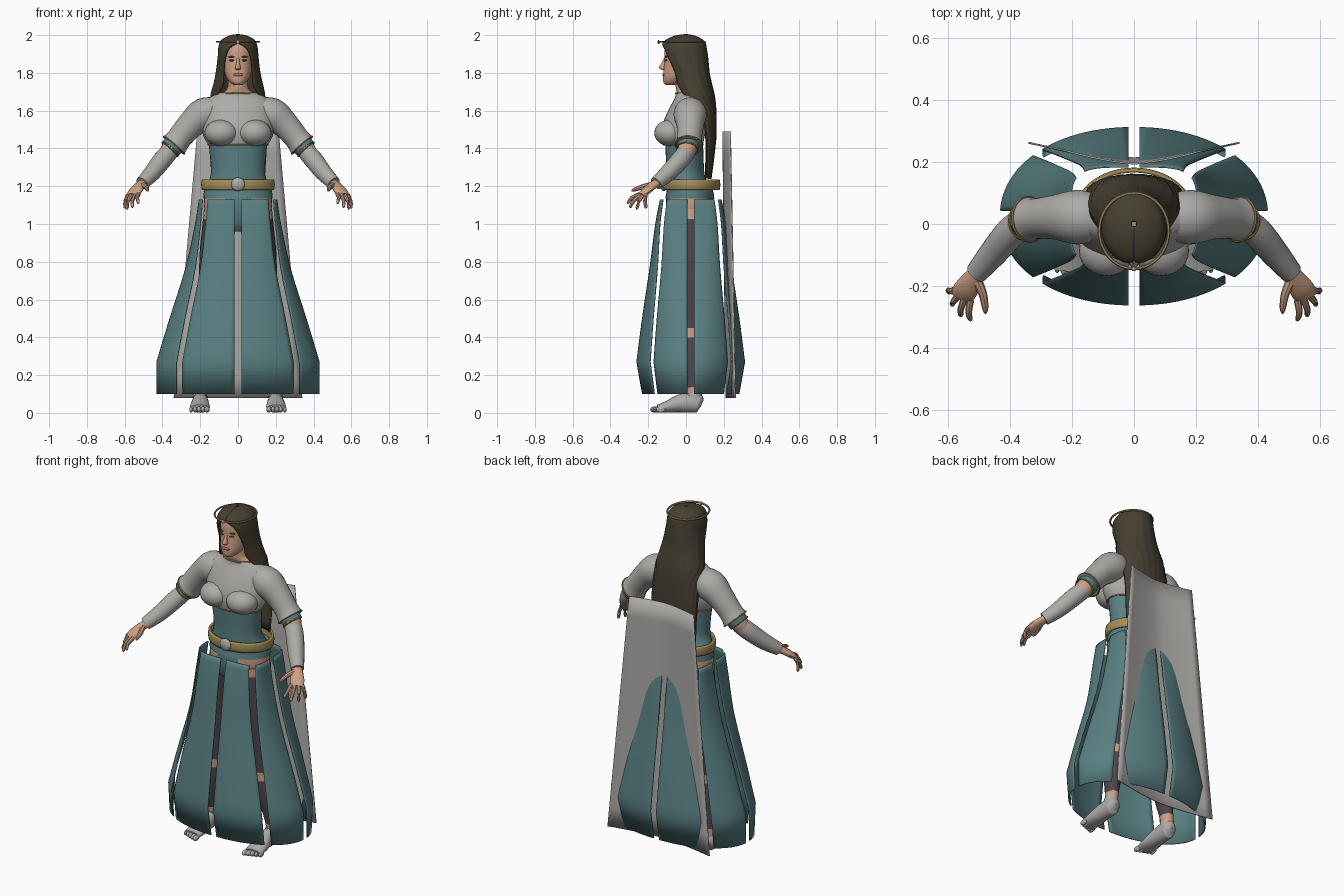
import bpy, bmesh
from math import sin, cos, pi, radians
from mathutils import Vector, Matrix

cube = bpy.data.objects.get("Cube")
if cube:
    bpy.data.objects.remove(cube)


def material(name, rgb):
    m = bpy.data.materials.new(name)
    m.use_nodes = True
    m.diffuse_color = (*rgb, 1)
    bsdf = next(n for n in m.node_tree.nodes if n.type == "BSDF_PRINCIPLED")
    bsdf.inputs["Base Color"].default_value = (*rgb, 1)
    return m


TEAL = material("teal cloth", (0.10, 0.215, 0.225))
GREY = material("pale grey cloth", (0.42, 0.41, 0.39))
GOLD = material("gold", (0.36, 0.27, 0.10))
SKIN = material("skin", (0.62, 0.35, 0.23))
DARK = material("dark stocking", (0.075, 0.062, 0.075))
HAIR = material("dark brown hair", (0.062, 0.050, 0.032))
LIPS = material("lips", (0.42, 0.17, 0.13))
made = []


def finish(name, bm, mats, mirror=False, thick=0, rule=None):
    """Turn a bmesh into a named object with colours and modifiers."""
    bmesh.ops.recalc_face_normals(bm, faces=bm.faces)
    if rule:
        for f in bm.faces:
            f.material_index = rule(f.calc_center_median())
    me = bpy.data.meshes.new(name)
    bm.to_mesh(me)
    bm.free()
    ob = bpy.data.objects.new(name, me)
    bpy.context.collection.objects.link(ob)
    for m in mats if isinstance(mats, list) else [mats]:
        me.materials.append(m)
    if thick:
        mod = ob.modifiers.new("thickness", "SOLIDIFY")
        mod.thickness, mod.offset = thick, 0
    if mirror:
        ob.modifiers.new("mirror", "MIRROR").use_mirror_merge = False
    made.append(ob)


def grid(name, rows, mats, closed=True, caps=True, wrap=False, **kw):
    """Skin a list of equal rows of points."""
    bm = bmesh.new()
    vs = [[bm.verts.new(p) for p in row] for row in rows]
    n = len(rows[0])
    for i in range(len(rows) - (0 if wrap else 1)):
        a, b = vs[i], vs[(i + 1) % len(rows)]
        for j in range(n if closed else n - 1):
            k = (j + 1) % n
            bm.faces.new((a[j], a[k], b[k], b[j]))
    if closed and caps and not wrap:
        bm.faces.new(vs[0])
        bm.faces.new(vs[-1])
    finish(name, bm, mats, **kw)


def resample(pts, n=4):
    """Catmull-Rom through tuples of any size."""
    out = []
    for i in range(len(pts) - 1):
        a, b, c, d = (pts[max(0, min(len(pts) - 1, i + k))] for k in (-1, 0, 1, 2))
        for t in (k / n for k in range(n)):
            out.append(tuple(q + 0.5 * t * (r - p + t * (2 * p - 5 * q + 4 * r - s + t * (3 * (q - r) + s - p)))
                             for p, q, r, s in zip(a, b, c, d)))
    return out + [pts[-1]]


def ellipse(c, u, v, a, b, seg):
    return [c + u * (a * cos(2 * pi * k / seg)) + v * (b * sin(2 * pi * k / seg)) for k in range(seg)]


def tower(name, pts, mats, x=0, seg=32, n=4, **kw):
    """Stack of level ellipses: (z, centre y, half width, half depth)."""
    rows = [ellipse(Vector((x, y, z)), Vector((1, 0, 0)), Vector((0, 1, 0)), a, b, seg)
            for z, y, a, b in resample(pts, n)]
    grid(name, rows, mats, **kw)


def tube(name, pts, mats, seg=16, n=4, **kw):
    """Limb along a path: (x, y, z, half width, half height)."""
    pts = resample(pts, n)
    cs = [Vector(p[:3]) for p in pts]
    rows = []
    for i, p in enumerate(pts):
        d = (cs[min(i + 1, len(cs) - 1)] - cs[max(i - 1, 0)]).normalized()
        u = Vector((1, 0, 0)) if abs(d.z) > 0.9 else d.cross(Vector((0, 0, 1))).normalized()
        v = u.cross(d).normalized()
        rows.append(ellipse(cs[i], u, v, p[3], p[4], seg))
    grid(name, rows, mats, mirror=True, **kw)


def hoop(name, c, axis, rx, ry, r, mat=GOLD, **kw):
    """Thin ring around an axis."""
    q = Vector(axis).to_track_quat("Z", "Y")
    rows = []
    for k in range(40):
        t = 2 * pi * k / 40
        out, mid = Vector((cos(t), sin(t), 0)), Vector((rx * cos(t), ry * sin(t), 0))
        rows.append([Vector(c) + q @ (p) for p in ellipse(mid, out, Vector((0, 0, 1)), r, r, 6)])
    grid(name, rows, mat, wrap=True, **kw)


def ball(name, loc, size, mat, **kw):
    bm = bmesh.new()
    m = Matrix.Translation(loc) @ Matrix.Diagonal((*size, 1))
    bmesh.ops.create_uvsphere(bm, u_segments=24, v_segments=14, radius=1, matrix=m)
    finish(name, bm, mat, **kw)


# Skirt: eight flared panels with straight slits between them
SKIRT = [(1.13, .205, .16, .45), (1.0, .225, .185, .55), (.77, .275, .215, .75),
         (.5, .36, .255, .87), (.27, .43, .285, .95), (.1, .43, .255, .95)]
MID_Y = 0.025


def panel(name, side, back):
    levels = resample(SKIRT[:5], 3) + [SKIRT[5]]
    rows, steps = [], 240
    for z, rx, ry, p in levels:
        arc = [Vector((rx * sin(t) ** p, -ry * max(cos(t), 0) ** p, 0))
               for t in (pi / 2 * k / steps for k in range(steps + 1))]
        length = [0]
        for a, b in zip(arc, arc[1:]):
            length.append(length[-1] + (b - a).length)
        half = length[steps // 2]
        lo, hi = (half, length[-1]) if side else (0, half)
        lo, hi, row = lo + .018, hi - .018, []
        for k in range(13):
            s = lo + (hi - lo) * k / 12
            i = next(i for i in range(1, steps + 1) if length[i] >= s)
            v = arc[i - 1].lerp(arc[i], (s - length[i - 1]) / (length[i] - length[i - 1]))
            row.append((v.x, MID_Y + (-v.y if back else v.y), z))
        rows.append(row)
    grid(name, rows, TEAL, closed=False, mirror=True, thick=.006)


for side in (False, True):
    for back in (False, True):
        panel(("back" if back else "front") + ("_side" if side else "_middle") + "_skirt_panels", side, back)

# Cape: flat sheet bowed towards the body in the middle
rows = []
for i in range(13):
    t = i / 12
    w = .215 + .125 * t
    rows.append([(w * k / 8, .195 + .017 * t + (.04 + .01 * t) * abs(k / 8) ** 1.5, 1.49 - 1.41 * t)
                 for k in range(-8, 9)])
grid("cape", rows, GREY, closed=False, thick=.006)

# Torso
tower("bodice", [(1.135, .02, .183, .13), (1.18, .02, .178, .122), (1.24, 0, .15, .105),
                 (1.3, -.005, .143, .1), (1.44, -.01, .157, .1)], TEAL)
tower("blouse", [(1.42, -.015, .158, .105), (1.47, -.015, .185, .115), (1.53, -.008, .188, .115),
                 (1.6, .01, .188, .105), (1.65, .02, .175, .088), (1.675, .018, .14, .075),
                 (1.692, .012, .1, .068)], GREY)
ball("bust", (.088, -.085, 1.482), (.09, .083, .07), GREY, mirror=True)
hoop("blouse_hem", (0, -.015, 1.42), (0, 0, 1), .158, .105, .004)
hoop("neckline_trim", (0, .012, 1.692), (0, 0, 1), .098, .066, .005)
tower("pelvis", [(1.15, .02, .178, .125), (1.08, .02, .178, .125), (1.0, .02, .14, .105), (.96, .02, .05, .08)],
      [SKIN, TEAL], rule=lambda c: 1 if abs(c.x) < .07 else 0)

# Belt with round buckle
tower("belt", [(1.18, .03, .185, .142), (1.207, .03, .189, .146), (1.235, .03, .185, .142)],
      GOLD, seg=48, n=2, caps=False, thick=.012)
ball("buckle", (0, -.118, 1.21), (.036, .018, .036), GREY)

# Arms
tube("upper_sleeves", [(.1, .02, 1.6, .07, .07), (.18, .022, 1.58, .088, .088), (.25, .022, 1.525, .073, .073),
                       (.31, .018, 1.455, .066, .066), (.338, .015, 1.418, .072, .072)], GREY, seg=24)
tube("elbows", [(.31, .018, 1.455, .05, .05), (.35, .01, 1.405, .052, .052), (.385, -.01, 1.36, .042, .042)], SKIN)
tube("arm_bands", [(.325, .017, 1.436, .06, .06), (.357, .008, 1.398, .056, .056)], TEAL, seg=24)
hoop("sleeve_trim", (.338, .015, 1.418), (.65, -.08, -.75), .071, .071, .005, mirror=True)
hoop("arm_band_trim", (.36, .006, 1.395), (.65, -.1, -.75), .056, .056, .004, mirror=True)
tube("forearm_sleeves", [(.36, .005, 1.385, .047, .047), (.4, -.03, 1.34, .05, .05), (.455, -.095, 1.27, .045, .045),
                         (.508, -.158, 1.215, .036, .036)], GREY, seg=20)

# Hands
tube("palms", [(.495, -.143, 1.225, .025, .022), (.525, -.185, 1.197, .034, .02), (.545, -.215, 1.172, .04, .019),
               (.557, -.238, 1.152, .034, .012)], SKIN)
TIPS = [("little", .6, -.212, 1.083), ("ring", .588, -.262, 1.078), ("middle", .56, -.298, 1.088),
        ("index", .528, -.312, 1.11)]
for i, (finger, x, y, z) in enumerate(TIPS):
    off = .03 - .02 * i
    a, b = Vector((.553 + off * .85, -.23 + off * .53, 1.157)), Vector((x, y, z))
    m = a.lerp(b, .55) + Vector((.006, -.004, .008))
    tube(finger + "_fingers", [(*a, .012, .012), (*m, .0105, .0105), (*a.lerp(b, .93), .008, .008), (*b, .003, .003)],
         SKIN, seg=8, n=2)
tube("thumbs", [(.51, -.175, 1.208, .017, .017), (.488, -.225, 1.198, .014, .014), (.48, -.272, 1.182, .01, .01),
                (.48, -.288, 1.175, .004, .004)], SKIN, seg=8, n=3)

# Legs: stockings with bare patches at hip, knee and ankle
tower_leg = [(.09, .02, 1.08, .09, .1), (.1, .02, .98, .09, .09), (.13, .02, .8, .075, .08), (.155, .02, .45, .05, .055),
             (.175, .03, .3, .05, .056), (.197, .045, .12, .034, .04), (.2, .045, .06, .036, .042)]
tube("legs", tower_leg, [DARK, SKIN], seg=20, n=8,
     rule=lambda c: 1 if c.z > 1.03 or .4 < c.z < .44 or c.z < .135 else 0)
tube("feet", [(.2, .083, .045, .015, .02), (.2, .07, .05, .036, .048), (.2, .035, .055, .042, .053),
              (.2, -.03, .05, .046, .048), (.202, -.1, .032, .053, .031), (.204, -.15, .023, .05, .02)], GREY, seg=20)
tower("ankles", [(.105, .042, .036, .042), (.05, .04, .04, .046)], GREY, x=.2, mirror=True)
for i in range(5):
    ball("toe_%d" % (i + 1), (.164 + .021 * i, -.165 + .008 * i, .018), (.014 - .001 * i, .025, .016), GREY, mirror=True)

# Head and face
tower("neck", [(1.67, .015, .092, .06), (1.695, .012, .08, .06), (1.72, 0, .055, .054), (1.79, -.005, .052, .052)], SKIN)
tower("head", [(1.735, -.078, .022, .028), (1.75, -.068, .042, .051), (1.78, -.05, .063, .071), (1.82, -.035, .073, .083),
               (1.87, -.02, .078, .094), (1.92, -.013, .08, .1), (1.955, -.01, .07, .088), (1.98, -.01, .035, .045)], SKIN)
tower("nose", [(1.88, -.108, .007, .008), (1.85, -.118, .009, .013), (1.83, -.124, .014, .019),
               (1.819, -.12, .014, .015), (1.814, -.115, .006, .008)], SKIN, seg=12)
ball("lips", (0, -.116, 1.79), (.024, .009, .009), LIPS)
ball("eyes", (.031, -.105, 1.866), (.016, .008, .005), DARK, mirror=True)
ball("eyebrows", (.033, -.105, 1.885), (.02, .008, .0035), HAIR, mirror=True)

# Hair: one sheet open at the face: (z, centre y, half width, half depth, opening angle)
LOCKS = [(2.0, 0, .008, .008, 0), (1.993, -.005, .045, .05, 0), (1.975, -.008, .08, .09, 0), (1.957, -.01, .093, .11, 3),
         (1.93, -.01, .1, .115, 27), (1.88, -.003, .103, .115, 41), (1.8, .02, .113, .1, 42), (1.74, .035, .126, .098, 39),
         (1.69, .05, .138, .095, 50), (1.65, .058, .143, .093, 72), (1.6, .07, .146, .085, 92),
         (1.45, .1, .15, .055, 96), (1.24, .1, .138, .03, 96)]
rows = []
for z, y, rx, ry, gap in resample(LOCKS, 3):
    a0 = radians(max(gap, 0))
    row = []
    for k in range(49):
        a = a0 + (2 * pi - 2 * a0) * k / 48
        wave = 1 + .012 * sin(k * pi / 2) * (z < 1.9)
        row.append((rx * wave * sin(a), y - ry * wave * cos(a), z))
    rows.append(row)
grid("hair", rows, HAIR, closed=False, thick=.01)

# Circlet with small jewel
hoop("circlet", (0, -.022, 1.965), (0, 0, 1), .112, .122, .0055)
ball("circlet_jewel", (0, -.145, 1.963), (.009, .007, .011), GREY)

# Smooth shading with sharp edges kept
bpy.ops.object.select_all(action="DESELECT")
for ob in made:
    ob.select_set(True)
bpy.context.view_layer.objects.active = made[0]
bpy.ops.object.shade_smooth_by_angle(angle=radians(40))
